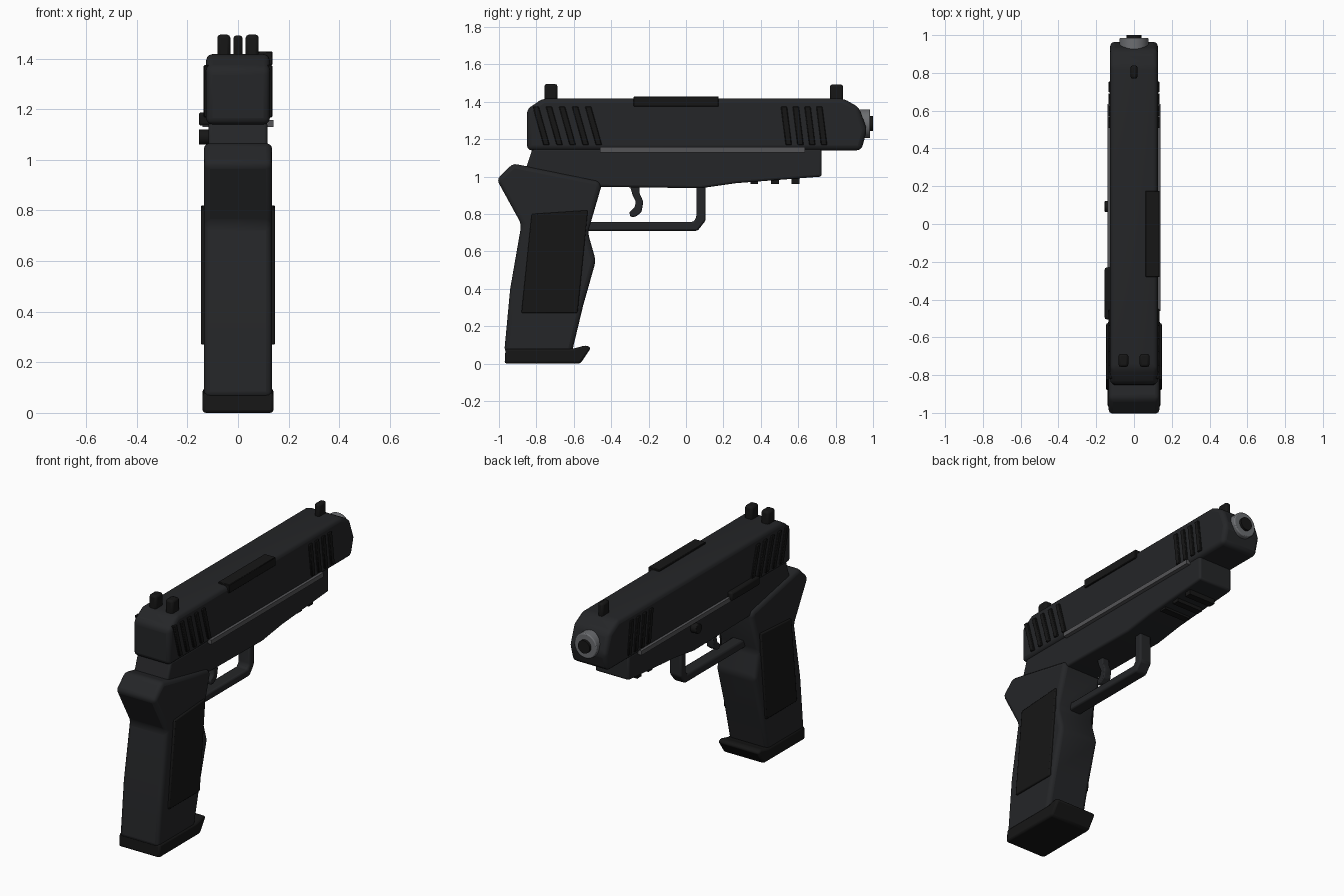
import bpy, bmesh, math

if "Cube" in bpy.data.objects:
    bpy.data.objects.remove(bpy.data.objects["Cube"])

def mat(name, r, g, b):
    m = bpy.data.materials.new(name)
    m.diffuse_color = (r, g, b, 1)
    m.use_nodes = True
    m.node_tree.nodes["Principled BSDF"].inputs["Base Color"].default_value = m.diffuse_color
    return m

BODY = mat("body", .018, .019, .021)
DARK = mat("dark", .008, .008, .008)
STEEL = mat("steel", .15, .155, .165)
STRIP = mat("strip", .09, .09, .095)

def finish(o, m, bevel, segs=3):
    o.data.materials.append(m)
    if bevel:
        b = o.modifiers.new("Bevel", 'BEVEL')
        b.width, b.segments, b.limit_method = bevel, segs, 'ANGLE'
        b.angle_limit = math.radians(25)
    bpy.ops.object.select_all(action='DESELECT')
    o.select_set(True)
    bpy.context.view_layer.objects.active = o
    bpy.ops.object.shade_smooth_by_angle(angle=math.radians(35))
    return o

def plate(name, pts, x0, x1, m, bevel=0.0, segs=3):
    """Side profile of (y, z) points extruded from x0 to x1."""
    bm = bmesh.new()
    f = bm.faces.new([bm.verts.new((x0, y, z)) for y, z in pts])
    ext = bmesh.ops.extrude_face_region(bm, geom=[f])
    bmesh.ops.translate(bm, vec=(x1 - x0, 0, 0),
                        verts=[v for v in ext["geom"] if isinstance(v, bmesh.types.BMVert)])
    bmesh.ops.recalc_face_normals(bm, faces=bm.faces)
    me = bpy.data.meshes.new(name)
    bm.to_mesh(me)
    bm.free()
    o = bpy.data.objects.new(name, me)
    bpy.context.collection.objects.link(o)
    return finish(o, m, bevel, segs)

def box(name, x0, x1, y0, y1, z0, z1, m, bevel=0.0, segs=2):
    return plate(name, [(y0, z0), (y1, z0), (y1, z1), (y0, z1)], x0, x1, m, bevel, segs)

def rod(name, loc, r, depth, rot, m, bevel=0.0):
    bpy.ops.mesh.primitive_cylinder_add(vertices=32, radius=r, depth=depth, location=loc, rotation=rot)
    o = bpy.context.object
    o.name = name
    return finish(o, m, bevel, 2)

# Slide and frame
plate("slide", [(-.85, 1.14), (.937, 1.14), (.968, 1.25), (.925, 1.37), (.84, 1.418),
                (-.765, 1.418), (-.85, 1.36)], -.126, .126, BODY, .025)
plate("frame", [(-.82, 1.15), (-.86, 1.03), (-.7, .96), (-.46, .945), (.08, .938), (.27, .965),
                (.725, 1.0), (.725, 1.15)], -.116, .116, BODY, .012)

# Grip, base plate and side panels
plate("grip", [(-.925, 1.07), (-.46, .975), (-.455, .94), (-.525, .70), (-.482, .55), (-.55, .31),
               (-.61, .06), (-.972, .06), (-.94, .40), (-.88, .745), (-1.012, .985)],
      -.135, .135, BODY, .024)
plate("base_plate", [(-.97, 0), (-.565, 0), (-.508, .085), (-.535, .098), (-.605, .08), (-.965, .08)],
      -.14, .14, DARK, .012, 2)
panel = [(-.825, .80), (-.525, .82), (-.58, .27), (-.88, .27)]

# Slide serrations, side panels and rail strips on both sides
for side, s in (("right", 1), ("left", -1)):
    plate("grip_panel_" + side, panel, s * .12, s * .147, DARK, .006, 2)
    box("rail_strip_" + side, s * .11, s * .141, -.46, .635, 1.13, 1.157, STRIP)
    for group, start, count, pitch, lean in (("rear", -.82, 5, .07, .058), ("front", .507, 4, .063, .026)):
        for i in range(count):
            y = start + i * pitch
            plate(f"{group}_serration_{side}_{i + 1}",
                  [(y, 1.375), (y + .033, 1.375), (y + .033 + lean, 1.168), (y + lean, 1.168)],
                  s * .11, s * .136, DARK, .004, 1)

# Ejection port cover
box("ejection_port", .06, .136, -.28, .175, 1.375, 1.428, DARK, .003, 1)

# Sights
for side, x in (("right", .056), ("left", -.056)):
    box("rear_sight_" + side, x - .026, x + .026, -.757, -.687, 1.40, 1.495, DARK, .013)
box("front_sight", -.018, .018, .769, .84, 1.40, 1.492, DARK, .012)

# Barrel and bore
turn = (math.pi / 2, 0, 0)
rod("barrel", (0, .885, 1.283), .077, .2, turn, STEEL, .006)
rod("bore", (0, .95, 1.283), .04, .1, turn, DARK)

# Trigger guard and trigger
plate("trigger_guard", [(-.53, .71), (.062, .71), (.105, .765), (.105, .95), (.055, .95), (.055, .78),
                        (.04, .758), (-.53, .758)], -.04, .04, BODY, .01, 2)
plate("trigger", [(-.30, .95), (-.25, .95), (-.248, .91), (-.228, .865), (-.238, .81), (-.27, .785),
                  (-.297, .785), (-.303, .81), (-.275, .835), (-.268, .865), (-.285, .90)],
      -.025, .025, BODY, .006, 2)

# Accessory rail ribs
for i in range(3):
    y = .365 + i * .11
    box(f"rail_rib_{i + 1}", -.09, .09, y - .021, y + .021, .96, 1.02, DARK)

# Slide stop lever and takedown pin on the left
box("slide_stop", -.155, -.11, -.505, -.23, 1.135, 1.188, DARK, .01)
rod("takedown_pin", (-.13, .093, 1.09), .03, .05, (0, math.pi / 2, 0), DARK, .003)
